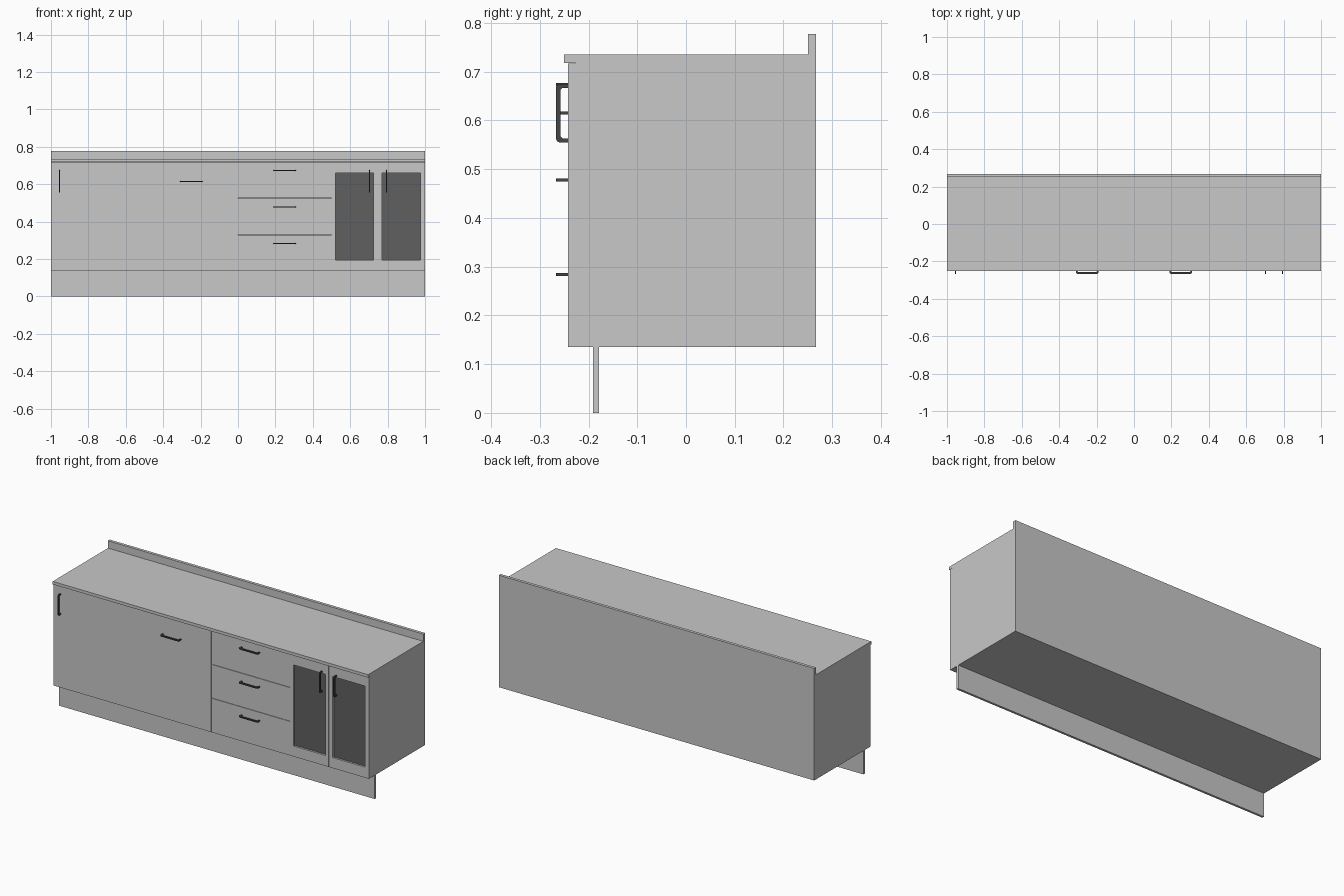
import bpy
import bmesh
from mathutils import Vector

cube = bpy.data.objects.get("Cube")
if cube:
    bpy.data.objects.remove(cube, do_unlink=True)


def material(name, level):
    mat = bpy.data.materials.new(name)
    mat.use_nodes = True
    color = (level, level, level, 1)
    mat.diffuse_color = color
    mat.node_tree.nodes["Principled BSDF"].inputs["Base Color"].default_value = color
    return mat


body = material("light grey", 0.58)
glass = material("dark glass", 0.115)
metal = material("handle dark grey", 0.06)


def finish(name, bm, *mats):
    bmesh.ops.recalc_face_normals(bm, faces=bm.faces)
    mesh = bpy.data.meshes.new(name)
    bm.to_mesh(mesh)
    bm.free()
    for mat in mats:
        mesh.materials.append(mat)
    obj = bpy.data.objects.new(name, mesh)
    bpy.context.collection.objects.link(obj)
    return obj


def box_mesh(x, y, z):
    bm = bmesh.new()
    bmesh.ops.create_cube(bm, size=1)
    for v in bm.verts:
        v.co = Vector(r[0] if c < 0 else r[1] for r, c in zip((x, y, z), v.co))
    return bm


def box(name, x, y, z):
    return finish(name, box_mesh(x, y, z), body)


FULL = (-1, 1)
FRONT, BACK = -0.242, 0.267
CARCASS = -0.227
BOTTOM, TOP = 0.135, 0.717
GAP = 0.001

# Main structure
box("carcass", FULL, (CARCASS, BACK), (BOTTOM, 0.718))
box("countertop", FULL, (-0.25, BACK), (0.718, 0.735))
box("upstand", FULL, (0.25, BACK), (0.735, 0.777))
box("plinth", FULL, (-0.191, -0.178), (0, BOTTOM))

# Plain fronts
box("wide_door", (-1, -GAP), (FRONT, CARCASS), (BOTTOM, TOP))
levels = (BOTTOM, 0.331, 0.525, TOP + GAP)
for i, (low, high) in enumerate(zip(levels, levels[1:])):
    box(f"drawer_front_{i + 1}", (GAP, 0.5), (FRONT, CARCASS),
        (low + (GAP if i else 0), high - GAP))


# Framed doors with a recessed pane
def glass_door(name, x, pane_x, pane_z):
    bm = box_mesh(x, (FRONT, CARCASS), (BOTTOM, TOP))
    bm.normal_update()
    front = min(bm.faces, key=lambda f: f.calc_center_median().y)
    bmesh.ops.inset_individual(bm, faces=[front], thickness=0.02)
    mid = front.calc_center_median()
    for v in front.verts:
        v.co.x = pane_x[v.co.x > mid.x]
        v.co.z = pane_z[v.co.z > mid.z]
    edges = list(front.edges)
    corners = list(front.verts)
    bm.faces.remove(front)
    # Pull a rim back from the opening and close it with the pane
    new = bmesh.ops.extrude_edge_only(bm, edges=edges)["geom"]
    verts = [g for g in new if isinstance(g, bmesh.types.BMVert)]
    bmesh.ops.translate(bm, verts=verts, vec=(0, 0.011, 0))
    ring = [min(verts, key=lambda n: (n.co - c.co).length) for c in corners]
    pane = bm.faces.new(ring)
    pane.material_index = 1
    finish(name, bm, body, glass)


PANE_Z = (0.195, 0.66)
glass_door("glass_door_right", (0.5, 0.746 - GAP), (0.52, 0.724), PANE_Z)
glass_door("glass_door_left", (0.746 + GAP, 1), (0.77, 0.975), PANE_Z)

# Bow handles: half of the outline, mirrored
half = [(0.052, 0), (0.06, 0), (0.06, 0.018), (0.058, 0.022),
        (0.053, 0.025), (-0.053, 0.025)]
inner = [(0.052, 0.011), (0.048, 0.015)]


def handle(name, x, z, upright=False):
    outer = half[:-1]
    outline = outer + [(-t, d) for t, d in reversed(outer)]
    outline += [(-t, d) for t, d in inner] + list(reversed(inner))
    bm = bmesh.new()
    width = 0.006

    def place(t, d, s):
        a, b = (s, t) if upright else (t, s)
        return (x + a, FRONT - d, z + b)

    face = bm.faces.new([bm.verts.new(place(t, d, -width / 2)) for t, d in outline])
    new = bmesh.ops.extrude_face_region(bm, geom=[face])["geom"]
    shift = (width, 0, 0) if upright else (0, 0, width)
    bmesh.ops.translate(bm, vec=shift,
                        verts=[g for g in new if isinstance(g, bmesh.types.BMVert)])
    finish(name, bm, metal)


for i, z in enumerate((0.284, 0.478, 0.674)):
    handle(f"drawer_handle_{i + 1}", 0.25, z)
handle("wide_door_handle", -0.25, 0.615)
for i, x in enumerate((-0.955, 0.703, 0.794)):
    handle(f"upright_handle_{i + 1}", x, 0.615, True)
